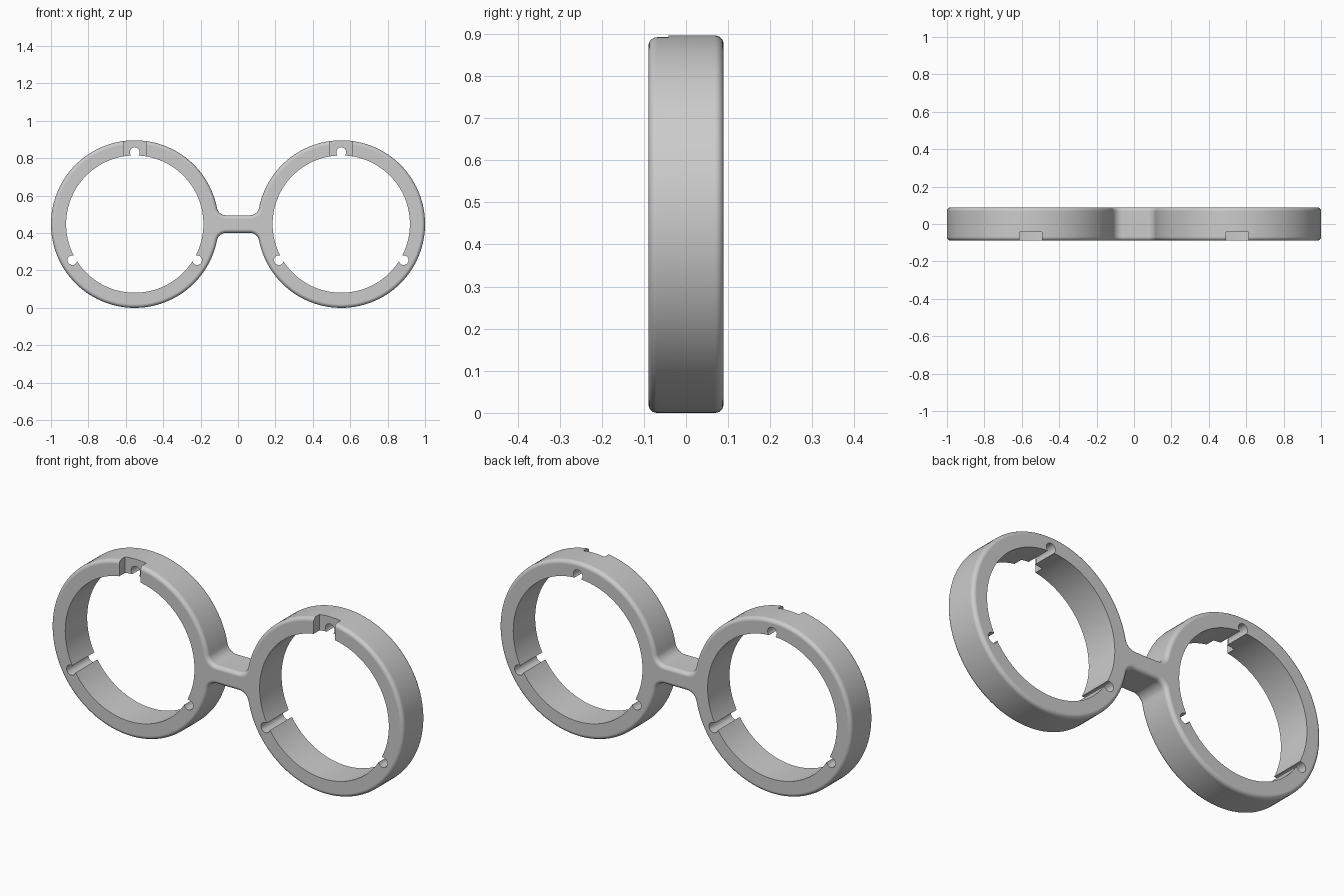
import bpy, bmesh
from math import pi, sin, cos, sqrt, atan2
from mathutils import Matrix, Vector

cube = bpy.data.objects.get("Cube")
if cube:
    bpy.data.objects.remove(cube, do_unlink=True)

CX, CZ = 0.552, 0.448          # ring centres
R_OUT, R_IN = 0.448, 0.367
HALF_Y, HALF_BRIDGE = 0.089, 0.047
FILLET, ROUND = 0.05, 0.02
SIDES = (-1, 1)


def arc(cx, cz, r, a0, a1, n):
    return [(cx + r * cos(a0 + (a1 - a0) * i / n),
             cz + r * sin(a0 + (a1 - a0) * i / n)) for i in range(n + 1)]


def outline(d):
    """Two rings joined by a filleted bridge, shrunk inwards by d."""
    fz = HALF_BRIDGE + FILLET
    dx = sqrt((R_OUT + FILLET) ** 2 - fz ** 2)
    fx, a = CX - dx, atan2(fz, dx)
    r, f = R_OUT - d, FILLET + d
    half = arc(fx, -fz, f, pi / 2, a, 10)
    half += arc(CX, 0, r, a - pi, pi - a, 128)[1:-1]
    half += arc(fx, fz, f, -a, -pi / 2, 10)
    return half + [(-x, -z) for x, z in half]


def mesh_object(name, bm):
    mesh = bpy.data.meshes.new(name)
    bmesh.ops.recalc_face_normals(bm, faces=bm.faces)
    bm.to_mesh(mesh)
    bm.free()
    obj = bpy.data.objects.new(name, mesh)
    bpy.context.collection.objects.link(obj)
    return obj


# Frame body: stacked outlines with rounded front and back rims
bm = bmesh.new()
layers = []
steps = 6
for s in SIDES:
    for i in range(steps + 1):
        t = pi / 2 * (i if s < 0 else steps - i) / steps
        layers.append((ROUND * (1 - sin(t)), s * (HALF_Y - ROUND + ROUND * cos(t))))
loops = [[bm.verts.new((x, y, z + CZ)) for x, z in outline(d)] for d, y in layers]
for low, high in zip(loops, loops[1:]):
    for i in range(len(low)):
        j = (i + 1) % len(low)
        bm.faces.new((low[i], low[j], high[j], high[i]))
bm.faces.new(loops[0])
bm.faces.new(loops[-1])
frame = mesh_object("double_ring_frame", bm)


def add_rod(bm, x, z, radius, segments):
    turn = Matrix.Translation((x, 0, z)) @ Matrix.Rotation(pi / 2, 4, "X")
    bmesh.ops.create_cone(bm, cap_ends=True, segments=segments, radius1=radius,
                          radius2=radius, depth=0.5, matrix=turn)


# Cutters: openings, round grooves and front notches
openings, grooves, notches = bmesh.new(), bmesh.new(), bmesh.new()
for s in SIDES:
    add_rod(openings, s * CX, CZ, R_IN, 128)
    for k in range(3):
        a = pi / 2 + k * 2 * pi / 3
        add_rod(grooves, s * CX + 0.385 * cos(a), CZ + 0.385 * sin(a), 0.026, 24)
    box = bmesh.ops.create_cube(notches, size=1)["verts"]
    bmesh.ops.scale(notches, vec=(0.12, 0.16, 0.3), verts=box)
    bmesh.ops.translate(notches, vec=(s * CX, -0.122, CZ + 0.4), verts=box)

cutters = [mesh_object("opening_cutter", openings),
           mesh_object("groove_cutter", grooves),
           mesh_object("notch_cutter", notches)]
for c in cutters:
    c.hide_render = True
    mod = frame.modifiers.new(c.name, "BOOLEAN")
    mod.operation, mod.solver, mod.object = "DIFFERENCE", "EXACT", c

# Bake the cuts and remove the cutters
graph = bpy.context.evaluated_depsgraph_get()
baked = bpy.data.meshes.new_from_object(frame.evaluated_get(graph))
frame.modifiers.clear()
frame.data = baked
for c in cutters:
    bpy.data.objects.remove(c, do_unlink=True)

# Single grey material
grey = bpy.data.materials.new("plain_grey")
grey.use_nodes = True
colour = (0.6, 0.6, 0.6, 1)
grey.diffuse_color = colour
grey.node_tree.nodes["Principled BSDF"].inputs["Base Color"].default_value = colour
baked.materials.clear()
baked.materials.append(grey)

# Smooth walls with crisp cut edges
bpy.ops.object.select_all(action="DESELECT")
frame.select_set(True)
bpy.context.view_layer.objects.active = frame
bpy.ops.object.shade_smooth_by_angle(angle=pi / 6)
weighted = frame.modifiers.new("flat_caps", "WEIGHTED_NORMAL")
weighted.keep_sharp = True
